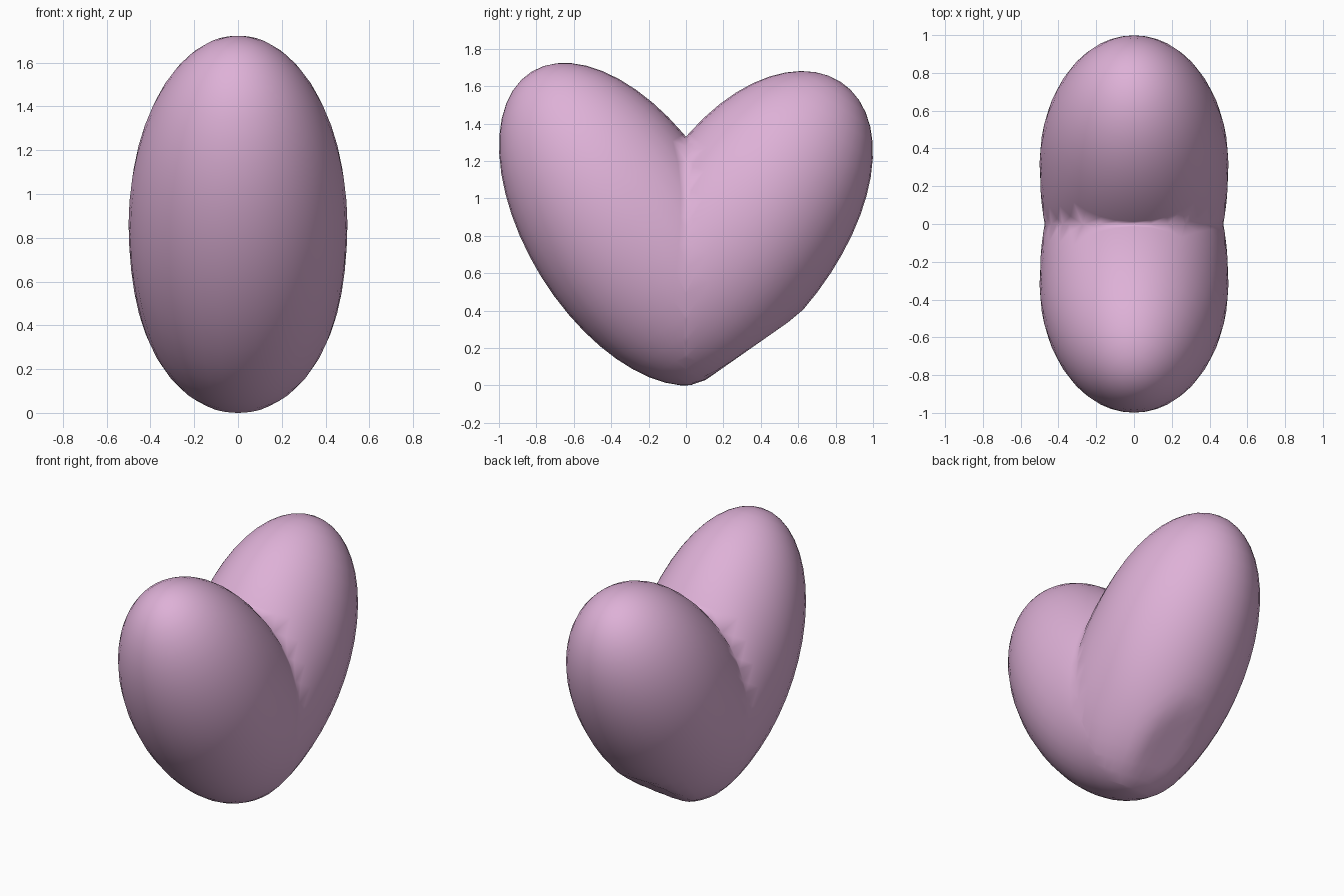
import bpy
import bmesh
from math import radians
from mathutils import Matrix, Vector

cube = bpy.data.objects.get("Cube")
if cube:
    bpy.data.objects.remove(cube, do_unlink=True)

# Soft pink material
pink = bpy.data.materials.new("soft_pink")
pink.use_nodes = True
color = (0.73, 0.44, 0.68, 1.0)
pink.diffuse_color = color
pink.node_tree.nodes["Principled BSDF"].inputs["Base Color"].default_value = color

# Front lobe: an egg leaning forward, cut at the middle of the heart
bm = bmesh.new()
lean = (Matrix.Translation((0, -0.32, 0.864))
        @ Matrix.Rotation(radians(31.8), 4, 'X')
        @ Matrix.Diagonal((0.5, 0.534, 0.96, 1)))
bmesh.ops.create_uvsphere(bm, u_segments=36, v_segments=24, radius=1, matrix=lean)
bmesh.ops.bisect_plane(bm, geom=bm.verts[:] + bm.edges[:] + bm.faces[:], dist=1e-4,
                       plane_co=(0, 0, 0), plane_no=(0, 1, 0), clear_outer=True)

# Back lobe: mirrored copy welded along the seam
copy = bmesh.ops.duplicate(bm, geom=bm.verts[:] + bm.edges[:] + bm.faces[:])["geom"]
copied_verts = [g for g in copy if isinstance(g, bmesh.types.BMVert)]
bmesh.ops.scale(bm, vec=Vector((1, -1, 1)), verts=copied_verts)
bmesh.ops.remove_doubles(bm, verts=bm.verts[:], dist=0.001)
bmesh.ops.recalc_face_normals(bm, faces=bm.faces[:])

for v in bm.verts:
    # Fill out the waist between the lobes
    v.co.x *= 1 + 0.075 * max(0, 1 - abs(v.co.y) / 0.3) ** 2
    # Back lobe is slightly shorter, with a flattened underside
    if v.co.y > 0.001:
        v.co.z += 0.083 * v.co.y * (0.9 - v.co.z)
        v.co.z = max(v.co.z, 0.7 * (v.co.y - 0.06))

# Rest the tip on the ground
lowest = min(v.co.z for v in bm.verts)
bmesh.ops.translate(bm, vec=(0, 0, -lowest), verts=bm.verts[:])

mesh = bpy.data.meshes.new("heart")
bm.to_mesh(mesh)
bm.free()
mesh.materials.append(pink)
mesh.shade_smooth()
heart = bpy.data.objects.new("heart", mesh)
bpy.context.collection.objects.link(heart)
